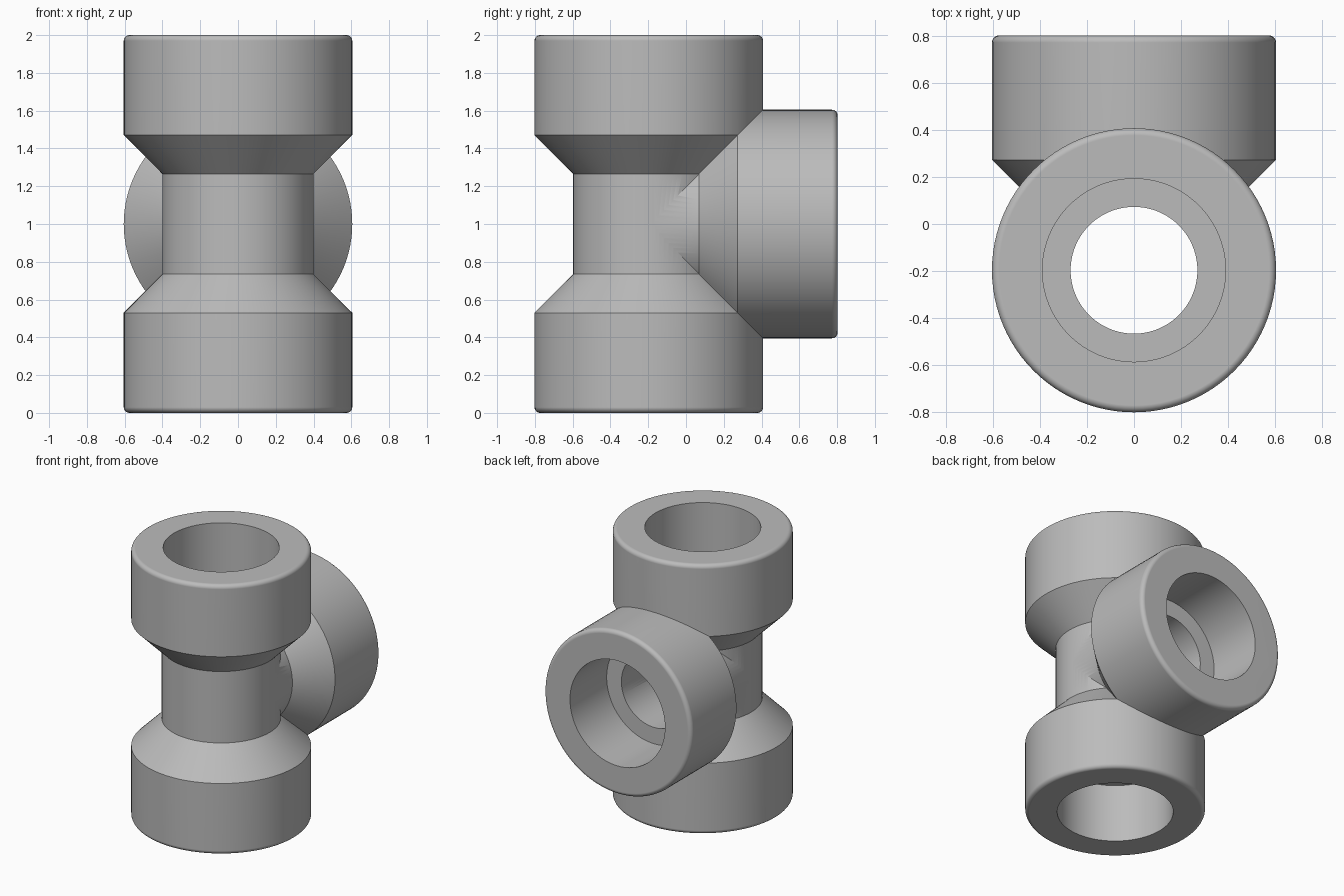
import bpy
import math
from mathutils import Matrix, Vector

if "Cube" in bpy.data.objects:
    bpy.data.objects.remove(bpy.data.objects["Cube"])

SEGMENTS = 96
CENTRE = Vector((0, -0.197, 1))
BODY_R, NECK_R, SOCKET_R, BORE_R = 0.605, 0.4, 0.39, 0.27
ROUND = 0.03

grey = bpy.data.materials.new("pipe grey")
grey.use_nodes = True
colour = (0.5, 0.5, 0.5, 1)
grey.diffuse_color = colour
grey.node_tree.nodes["Principled BSDF"].inputs["Base Color"].default_value = colour


def lathe(name, profile, to_back=False):
    """Revolve (radius, height) points into a closed solid about the fitting centre."""
    verts, faces = [], []
    for r, h in profile:
        for i in range(SEGMENTS):
            a = math.tau * i / SEGMENTS
            verts.append((r * math.cos(a), r * math.sin(a), h))
    for ring in range(len(profile) - 1):
        for i in range(SEGMENTS):
            j = (i + 1) % SEGMENTS
            low, high = ring * SEGMENTS, (ring + 1) * SEGMENTS
            faces.append((low + i, low + j, high + j, high + i))
    faces.append(tuple(reversed(range(SEGMENTS))))
    faces.append(tuple(range(len(verts) - SEGMENTS, len(verts))))
    mesh = bpy.data.meshes.new(name)
    mesh.from_pydata(verts, [], faces)
    turn = Matrix.Rotation(-math.pi / 2, 4, "X") if to_back else Matrix()
    mesh.transform(Matrix.Translation(CENTRE) @ turn)
    mesh.materials.append(grey)
    obj = bpy.data.objects.new(name, mesh)
    bpy.context.collection.objects.link(obj)
    return obj


def combine(target, tool, operation):
    mod = target.modifiers.new(operation, "BOOLEAN")
    mod.operation, mod.object, mod.solver = operation, tool, "EXACT"
    bpy.context.view_layer.objects.active = target
    bpy.ops.object.modifier_apply(modifier=mod.name)
    bpy.data.objects.remove(tool)


def mirrored(half):
    return [(r, -h) for r, h in reversed(half)] + half


# Neck, flared shoulder and rounded socket rim, from the centre outwards
outer = [(NECK_R, 0.265), (BODY_R, 0.47)]
for step in range(7):
    a = math.pi / 2 * step / 6
    outer.append((BODY_R - ROUND + ROUND * math.cos(a), 1 - ROUND + ROUND * math.sin(a)))

# Through bore stepping out to the socket
inner = [(BORE_R, 0.57), (SOCKET_R, 0.57), (SOCKET_R, 1.1)]

# Straight run joined to the rear branch
fitting = lathe("tee_fitting", mirrored(outer))
combine(fitting, lathe("branch", [(NECK_R - 0.001, 0), (NECK_R - 0.001, 0.265)] + outer[1:], True), "UNION")

# Hollow out the run and the branch
combine(fitting, lathe("run_bore", mirrored(inner)), "DIFFERENCE")
combine(fitting, lathe("branch_bore", [(BORE_R - 0.001, 0), (BORE_R - 0.001, 0.57)] + inner[1:], True), "DIFFERENCE")

# Smooth curved walls while keeping the shoulder and bore edges crisp
bpy.ops.object.select_all(action="DESELECT")
fitting.select_set(True)
bpy.context.view_layer.objects.active = fitting
bpy.ops.object.shade_smooth_by_angle(angle=math.radians(30))
weighted = fitting.modifiers.new("weighted normals", "WEIGHTED_NORMAL")
weighted.keep_sharp = True
